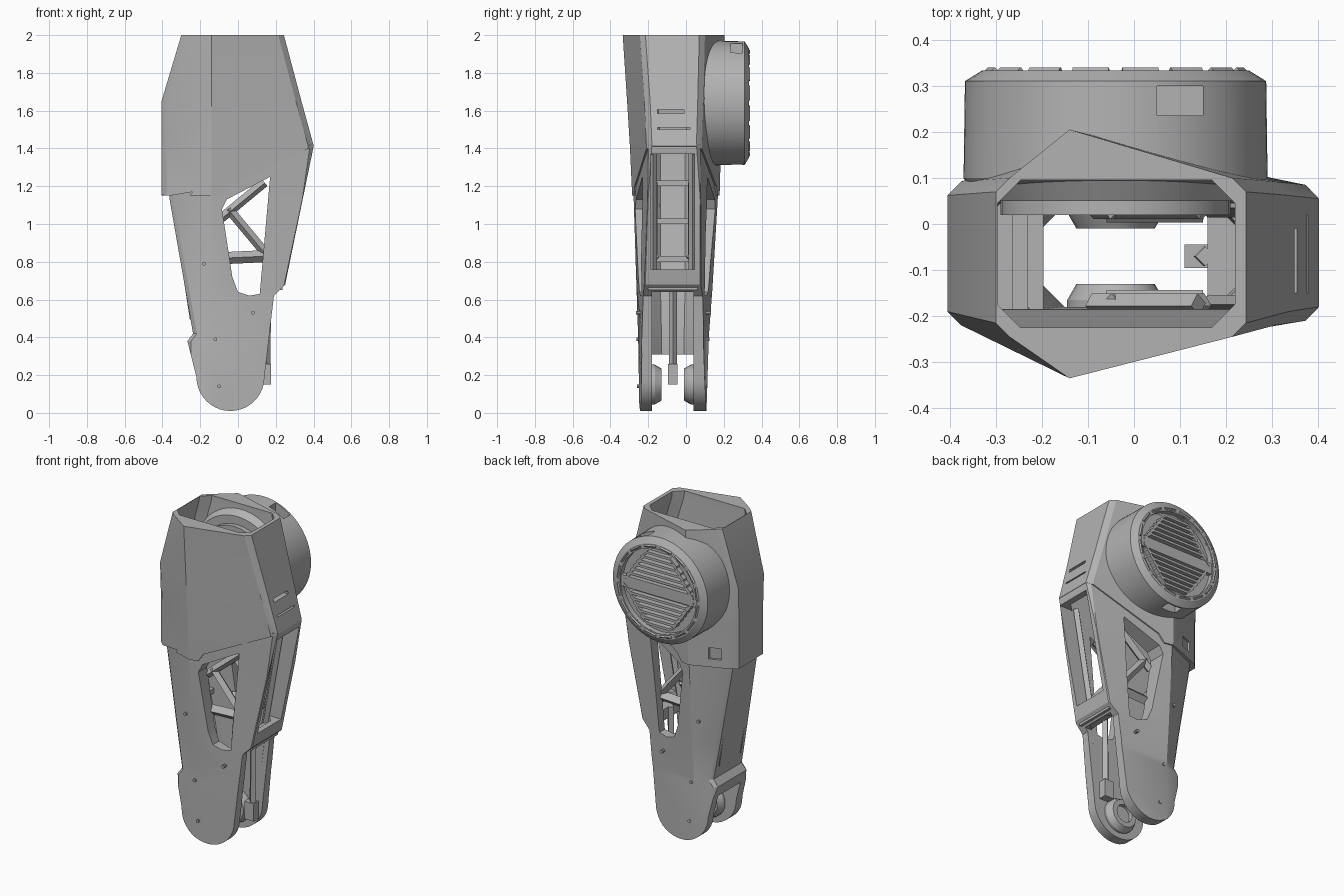
import bpy, bmesh, math
from mathutils import Vector

if "Cube" in bpy.data.objects:
    bpy.data.objects.remove(bpy.data.objects["Cube"])

grey = bpy.data.materials.new("mid_grey")
grey.use_nodes = True
grey.diffuse_color = (0.45, 0.45, 0.45, 1)
grey.node_tree.nodes["Principled BSDF"].inputs["Base Color"].default_value = (0.45, 0.45, 0.45, 1)


def finish(name, bm):
    bmesh.ops.recalc_face_normals(bm, faces=bm.faces)
    mesh = bpy.data.meshes.new(name)
    bm.to_mesh(mesh)
    bm.free()
    mesh.materials.append(grey)
    ob = bpy.data.objects.new(name, mesh)
    bpy.context.collection.objects.link(ob)
    return ob


def loft(name, rings):
    bm = bmesh.new()
    loops = [[bm.verts.new(p) for p in ring] for ring in rings]
    n = len(loops[0])
    for a, b in zip(loops, loops[1:]):
        for i in range(n):
            j = (i + 1) % n
            bm.faces.new((a[i], a[j], b[j], b[i]))
    bm.faces.new(loops[0])
    bm.faces.new(loops[-1])
    return finish(name, bm)


def prism(name, outline, y0, y1):
    return loft(name, [[(x, y, z) for x, z in outline] for y in (y0, y1)])


def box(name, x0, x1, y0, y1, z0, z1):
    return prism(name, [(x0, z0), (x1, z0), (x1, z1), (x0, z1)], y0, y1)


def circle(cx, cz, r, n=48, start=0, sweep=360):
    steps = n if sweep == 360 else n + 1
    angles = [math.radians(start + sweep * i / n) for i in range(steps)]
    return [(cx + r * math.cos(a), cz + r * math.sin(a)) for a in angles]


def turned(name, cx, cz, profile, n=48):
    """Solid round about the y axis from (radius, y) steps."""
    return loft(name, [[(x, y, z) for x, z in circle(cx, cz, r, n)] for r, y in profile])


def strut(name, a, b, w=0.035):
    a, b = Vector(a), Vector(b)
    d = (b - a).normalized()
    u = d.orthogonal().normalized()
    v = d.cross(u)
    ring = [(u + v), (v - u), (-u - v), (u - v)]
    return loft(name, [[p + q * w / 2 for q in ring] for p in (a, b)])


def boolean(ob, operation, *tools):
    for tool in tools:
        mod = ob.modifiers.new("cut", 'BOOLEAN')
        mod.operation, mod.object, mod.solver = operation, tool, 'EXACT'
        bpy.context.view_layer.objects.active = ob
        bpy.ops.object.modifier_apply(modifier=mod.name)
        bpy.data.objects.remove(tool)


def body(name, rows, c=0.03, ridge=-0.14):
    """Rows: z, x left, x right, front side y, front ridge y, back side y, back ridge y."""
    return loft(name, [[(xl, f + c, z), (xl + c, f, z), (ridge, fr, z), (xr - c, f, z),
                        (xr, f + c, z), (xr, b - c, z), (xr - c, b, z), (ridge, br, z),
                        (xl + c, b, z), (xl, b - c, z)]
                       for z, xl, xr, f, fr, b, br in rows])


def cavity(rows):
    return body("cavity", [(z, xl, xr, f, f, b, b) for z, xl, xr, f, b in rows], c=0.05)


# Upper shell, hollow and open at the top
upper = body("upper_shell", [
    (1.15, -0.405, 0.35, -0.21, -0.285, 0.085, 0.178),
    (1.41, -0.405, 0.402, -0.21, -0.297, 0.085, 0.185),
    (1.65, -0.405, 0.336, -0.22, -0.312, 0.092, 0.19),
    (2.00, -0.30, 0.243, -0.245, -0.335, 0.1, 0.205)])
boolean(upper, 'DIFFERENCE',
        cavity([(1.0, -0.34, 0.30, -0.185, 0.045), (1.41, -0.37, 0.36, -0.185, 0.045),
                (1.65, -0.37, 0.30, -0.2, 0.065), (1.97, -0.30, 0.22, -0.225, 0.095),
                (2.1, -0.285, 0.215, -0.225, 0.095)]),
        prism("lip_cut", [(-0.12, 1.1), (-0.05, 1.2), (0.44, 1.43), (0.44, 1.0)], -1, 1),
        prism("corner_cut", [(-0.5, 1.1), (-0.3, 1.1), (-0.24, 1.17), (-0.36, 1.15), (-0.5, 1.16)], -1, -0.1),
        box("slot_1", 0.3, 0.5, -0.15, -0.01, 1.585, 1.605),
        box("slot_2", 0.3, 0.5, -0.15, 0.02, 1.5, 1.51),
        box("port", -0.32, -0.25, 0.09, 0.3, 1.2, 1.27))

# Lower frame: front and back plates joined by a wall on one side
lower = body("lower_frame", [
    (-0.1, -0.28, 0.22, -0.24, -0.245, 0.1, 0.105),
    (0.38, -0.268, 0.23, -0.232, -0.253, 0.088, 0.12),
    (0.42, -0.238, 0.23, -0.23, -0.254, 0.087, 0.122),
    (0.66, -0.28, 0.26, -0.222, -0.262, 0.08, 0.14),
    (1.13, -0.362, 0.36, -0.203, -0.277, 0.078, 0.168),
    (1.44, -0.385, 0.405, -0.2, -0.285, 0.075, 0.176)], c=0.02)
silhouette = ([(-0.39, 1.44), (-0.365, 1.13), (-0.24, 0.42), (-0.268, 0.38)]
              + circle(-0.04, 0.19, 0.18, 20, 180, 180)
              + [(0.19, 0.62), (0.25, 0.68), (0.40, 1.41), (0.395, 1.44)])
boolean(lower, 'INTERSECT', prism("silhouette", silhouette, -1, 1))
boolean(lower, 'DIFFERENCE',
        cavity([(-0.2, -0.22, 0.16, -0.18, 0.04), (0.42, -0.2, 0.18, -0.18, 0.04),
                (0.66, -0.245, 0.21, -0.185, 0.045), (1.1, -0.325, 0.30, -0.185, 0.045),
                (1.41, -0.36, 0.36, -0.185, 0.045), (1.6, -0.36, 0.36, -0.185, 0.045)]),
        prism("window", [(-0.085, 1.08), (-0.06, 1.13), (0.17, 1.25), (0.115, 0.63),
                         (0.06, 0.62), (0.0, 0.64), (-0.03, 0.72)], -1, 1),
        box("side_opening", 0.13, 0.6, -0.185, 0.045, 0.76, 1.37),
        box("fork_opening", 0.0, 0.6, -0.18, 0.04, -0.2, 0.64),
        box("rear_fork_opening", -0.6, 0.0, -0.18, 0.04, -0.2, 0.31),
        box("upper_trim", -1, 1, -1, 1, 1.42, 2))
box("cross_bar", 0.16, 0.235, -0.2, 0.06, 0.65, 0.72)

# Truss ribs lying against each plate
for side, y in (("front", -0.175), ("back", 0.035)):
    strut(side + "_rib_rising", (-0.09, y, 1.03), (0.14, y, 1.22))
    strut(side + "_rib_falling", (-0.05, y, 1.08), (0.15, y, 0.84))
    strut(side + "_rib_level", (-0.06, y, 0.82), (0.15, y, 0.83), 0.045)
    strut(side + "_rib_upright", (0.16, y, 0.7), (0.28, y, 1.38), 0.03)
    strut(side + "_corner_rib", (-0.22, y, 0.5), (-0.32, y, 1.15), 0.05)
for z in (0.8, 1.0, 1.2):
    x = -0.17 * z - 0.12
    box("wall_rib", x, x + 0.06, -0.185, 0.045, z, z + 0.03)

# Push rod with its end joint
strut("push_rod", (0.15, -0.07, 0.2), (0.155, -0.07, 0.72), 0.03)
box("rod_joint", 0.11, 0.175, -0.095, -0.045, 0.15, 0.26)

# Bearing rings inside the fork tips
for side, y0, y1 in (("front", -0.2, -0.13), ("back", 0.06, -0.01)):
    ring = turned(side + "_bearing", -0.04, 0.15, [(0.105, y0), (0.105, (y0 + y1) / 2), (0.085, y1)], 24)
    boolean(ring, 'DIFFERENCE', turned("bore", -0.04, 0.15, [(0.055, -0.155), (0.055, 0.015)], 24))

# Motor housing
CX, CZ = -0.04, 1.64
motor = turned("motor_housing", CX, CZ, [(0.3, 0.05), (0.33, 0.1), (0.327, 0.31), (0.29, 0.333)], 64)
boolean(motor, 'DIFFERENCE',
        turned("face_recess", CX, CZ, [(0.262, 0.3), (0.262, 0.4)], 32),
        box("top_port", 0.05, 0.15, 0.235, 0.30, 1.87, 2.1),
        box("bottom_port", -0.1, 0.0, 0.24, 0.30, 1.2, 1.36))
turned("motor_flange", CX, CZ, [(0.25, 0.02), (0.25, 0.08)], 32)
for i in range(16):
    a = math.tau * (i + 0.5) / 16
    p = Vector((CX + 0.275 * math.cos(a), 0.326, CZ + 0.275 * math.sin(a)))
    t = Vector((-math.sin(a), 0, math.cos(a))) * 0.04
    strut("rim_block", p - t, p + t, 0.02)

# Grille: plain centre band and nested slats with bent ends
box("grille_band", CX - 0.26, CX + 0.26, 0.29, 0.326, CZ - 0.035, CZ + 0.035)
for s in (-1, 1):
    for i in range(6):
        h = 0.068 + 0.032 * i
        reach = math.sqrt(0.26 ** 2 - h ** 2)
        flat = max(0.05, 0.19 - 0.022 * i)
        end = min(reach, flat + 0.05)
        drop = (end - flat) * 0.9
        upper_edge = [(-end, h - drop), (-flat, h), (flat, h), (end, h - drop)]
        outline = upper_edge + [(x, z - 0.015) for x, z in reversed(upper_edge)]
        prism("grille_slat", [(CX + x, CZ + s * z) for x, z in outline], 0.29, 0.33)

# Screw heads on the front and back plates
for x, z in ((-0.1, 0.14), (-0.12, 0.39), (0.08, 0.53), (-0.18, 0.79)):
    turned("front_screw", x, z, [(0.01, -0.2), (0.01, -0.258 - 0.012 * z)], 10)
    turned("back_screw", x, z, [(0.01, 0.06), (0.01, 0.108 + 0.045 * z)], 10)

bpy.ops.object.select_all(action='DESELECT')
for ob in bpy.context.scene.objects:
    if ob.type == 'MESH':
        ob.select_set(True)
        bpy.context.view_layer.objects.active = ob
bpy.ops.object.shade_smooth_by_angle(angle=math.radians(25))
